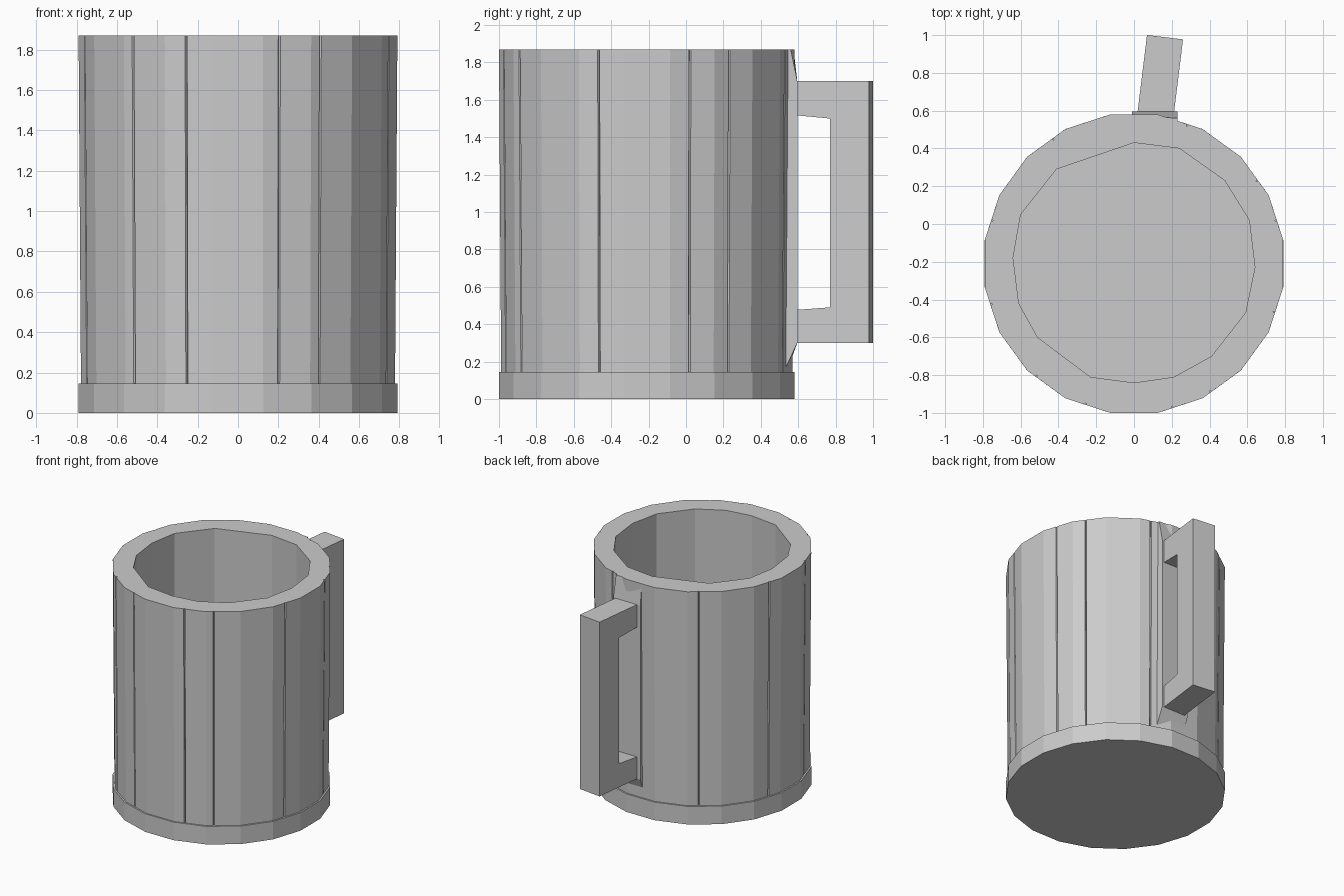
import bpy
import bmesh
from math import sin, cos, radians
from mathutils import Matrix, Vector

cube = bpy.data.objects.get("Cube")
if cube:
    bpy.data.objects.remove(cube, do_unlink=True)

grey = bpy.data.materials.new("plain grey")
grey.use_nodes = True
colour = (0.6, 0.6, 0.6, 1)
grey.diffuse_color = colour
grey.node_tree.nodes["Principled BSDF"].inputs["Base Color"].default_value = colour

CENTRE_Y = -0.21
SIDES = 20


def finish(bm, name):
    bmesh.ops.recalc_face_normals(bm, faces=bm.faces)
    mesh = bpy.data.meshes.new(name)
    bm.to_mesh(mesh)
    bm.free()
    obj = bpy.data.objects.new(name, mesh)
    mesh.materials.append(grey)
    bpy.context.collection.objects.link(obj)
    return obj


def prism(name, outline, start, end, matrix=Matrix()):
    """Extrude a 2D outline along local z, then place it with a matrix."""
    bm = bmesh.new()
    face = bm.faces.new([bm.verts.new((x, y, start)) for x, y in outline])
    result = bmesh.ops.extrude_face_region(bm, geom=[face], use_keep_orig=True)
    top = [v for v in result["geom"] if isinstance(v, bmesh.types.BMVert)]
    bmesh.ops.translate(bm, verts=top, vec=(0, 0, end - start))
    bm.transform(matrix)
    return finish(bm, name)


def polar(angle, radius):
    """Angle in degrees from the front, positive towards +x."""
    a = radians(angle)
    return (radius * sin(a), CENTRE_Y - radius * cos(a))


def wall_radius(angle, apothem):
    """Distance to a regular polygon that has a flat side at the front."""
    step = 360 / SIDES
    return apothem / cos(radians((angle + step / 2) % step - step / 2))


# Base band
base = [polar((i + 0.5) * 360 / SIDES, 0.8) for i in range(SIDES)]
prism("base", base, 0, 0.145)

# Body outline, with fine grooves between the staves
seams = [-147, -107, -74, -41, -19, 15, 31, 71, 107, 124, 159]
rim = [((i + 0.5) * 360 / SIDES - 180, 0) for i in range(SIDES)]
for s in seams:
    rim = [p for p in rim if abs(p[0] - s) > 0.5]
    rim += [(s - 0.4, 0), (s, 0.012), (s + 0.4, 0)]
rim.sort()

# Cavity outline, uneven like hand-cut wood
cavity = [(0, 0.43), (0.24, 0.40), (0.48, 0.23), (0.61, 0.02), (0.64, -0.23),
          (0.59, -0.47), (0.41, -0.70), (0.21, -0.81), (0, -0.84),
          (-0.23, -0.81), (-0.51, -0.60), (-0.61, -0.42), (-0.64, -0.18),
          (-0.60, 0.05), (-0.41, 0.29)]

# Body, narrowing slightly to the bottom
body = prism("body", [polar(a, wall_radius(a, 0.79) - d) for a, d in rim], 0.14, 1.87)
for v in body.data.vertices:
    if v.co.z < 1:
        v.co.x *= 0.985
        v.co.y = CENTRE_Y + (v.co.y - CENTRE_Y) * 0.985

# Hollow the body with a hidden cutter
cutter = prism("cavity_cutter", cavity, 0.15, 2)
cutter.hide_render = True
cutter.hide_viewport = True
cut = body.modifiers.new("Hollow", "BOOLEAN")
cut.operation = "DIFFERENCE"
cut.solver = "EXACT"
cut.object = cutter

# Side profiles are drawn as (outward, up) and extruded sideways
side = Matrix(((0, 0, 1, 0), (1, 0, 0, 0), (0, 1, 0, 0), (0, 0, 0, 1)))

# Raised stave behind the handle
stave = [(0.5, 0.15), (0.54, 0.15), (0.595, 0.3), (0.595, 1.7), (0.575, 1.87), (0.5, 1.87)]
pad = prism("handle_stave", stave, -0.01, 0.23, side)
for v in pad.data.vertices:
    if v.co.x > 0.1 and not 0.29 < v.co.z < 1.71:
        v.co.y -= 0.015

# Square handle, turned slightly to the side
handle = [(0, 0.3), (0.42, 0.3), (0.42, 1.7), (0, 1.7),
          (0, 1.52), (0.21, 1.5), (0.21, 0.49), (0, 0.475)]
place = Matrix.Translation(Vector((0.113, 0.572, 0))) @ Matrix.Rotation(radians(-7), 4, "Z")
prism("handle", handle, -0.096, 0.096, place @ side)
